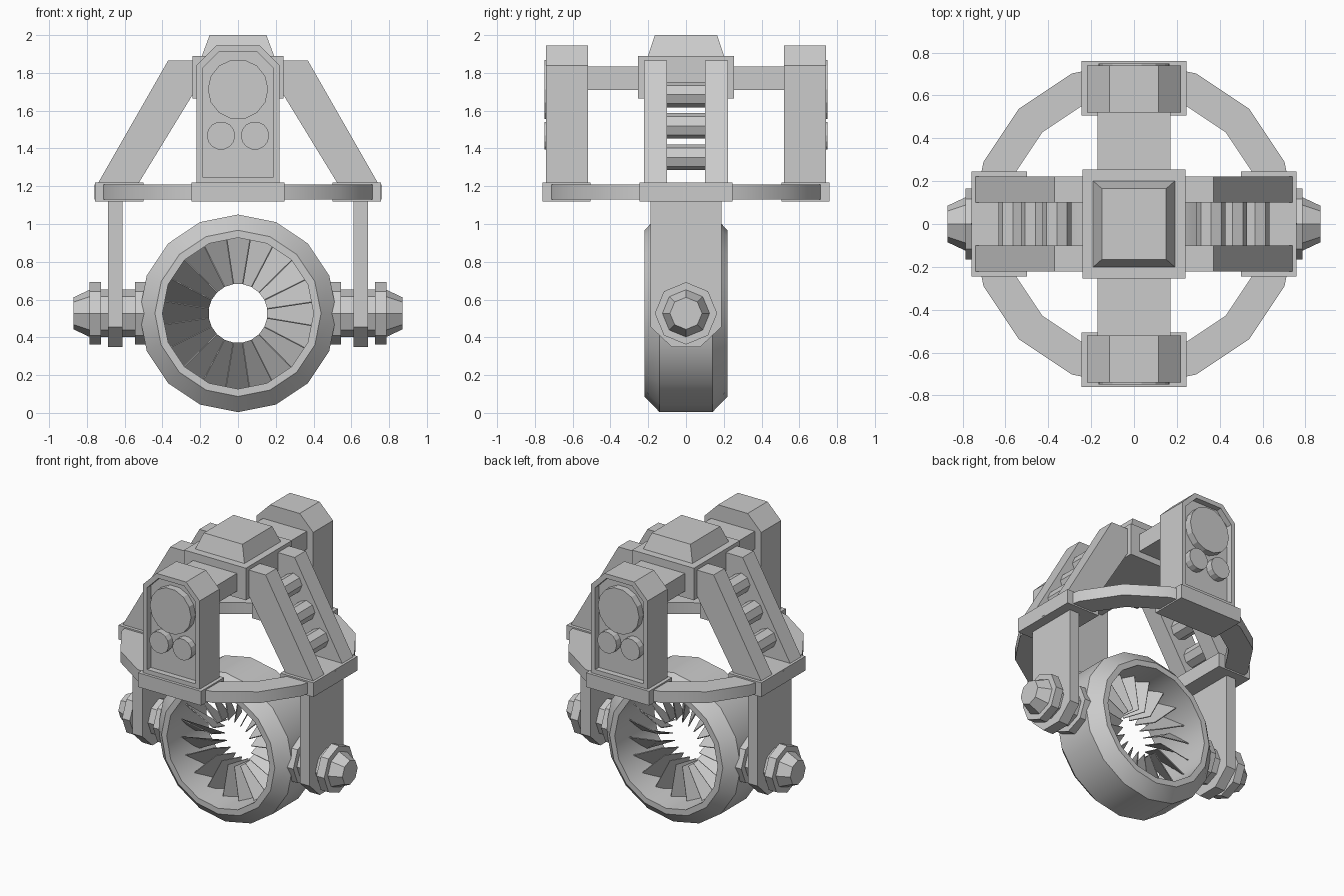
import bpy, bmesh
from math import cos, sin, pi, radians
from mathutils import Vector

if "Cube" in bpy.data.objects:
    bpy.data.objects.remove(bpy.data.objects["Cube"])

AXES = {'X': lambda u, v, h: (h, u, v),
        'Y': lambda u, v, h: (u, h, v),
        'Z': lambda u, v, h: (u, v, h)}


def loft(name, loops, axis='Z', closed=False, smooth=False):
    """Skin a list of (2D outline, height) loops along an axis."""
    bm = bmesh.new()
    rows = [[bm.verts.new(AXES[axis](u, v, h)) for u, v in pts] for pts, h in loops]
    n = len(rows[0])
    pairs = list(zip(rows, rows[1:]))
    if closed:
        pairs.append((rows[-1], rows[0]))
    else:
        bm.faces.new(rows[0])
        bm.faces.new(rows[-1])
    for a, b in pairs:
        for i in range(n):
            j = (i + 1) % n
            bm.faces.new((a[i], a[j], b[j], b[i]))
    bmesh.ops.recalc_face_normals(bm, faces=bm.faces[:])
    me = bpy.data.meshes.new(name)
    bm.to_mesh(me)
    bm.free()
    ob = bpy.data.objects.new(name, me)
    bpy.context.collection.objects.link(ob)
    if smooth:
        bpy.ops.object.select_all(action='DESELECT')
        ob.select_set(True)
        bpy.context.view_layer.objects.active = ob
        bpy.ops.object.shade_smooth_by_angle(angle=radians(30))
    return ob


def circle(r, n, cu=0, cv=0):
    return [(cu + r * cos(2 * pi * i / n), cv + r * sin(2 * pi * i / n)) for i in range(n)]


def rect(u0, u1, v0, v1):
    return [(u0, v0), (u1, v0), (u1, v1), (u0, v1)]


def prism(name, pts, h0, h1, axis='Z'):
    return loft(name, [(pts, h0), (pts, h1)], axis)


CZ = 0.527  # height of the fan axis

# fan shroud, a chamfered 16-sided ring
shroud = [(0.523, -0.14), (0.523, 0.14), (0.44, 0.22), (0.40, 0.22), (0.40, -0.22), (0.44, -0.22)]
loft("fan_shroud", [(circle(r, 16, 0, CZ), y) for r, y in shroud], 'Y', closed=True, smooth=True)

# twenty pitched fan blades
bm = bmesh.new()
for k in range(20):
    a = k * pi / 10
    quad = []
    for r, s in ((0.405, -1), (0.405, 1), (0.157, 1), (0.157, -1)):
        t = a + s * radians(9.5)
        quad.append(bm.verts.new((r * cos(t), s * 0.075, CZ + r * sin(t))))
    bm.faces.new(quad)
me = bpy.data.meshes.new("fan_blades")
bm.to_mesh(me)
bm.free()
blades = bpy.data.objects.new("fan_blades", me)
bpy.context.collection.objects.link(blades)
mod = blades.modifiers.new("thickness", 'SOLIDIFY')
mod.thickness, mod.offset = 0.006, 0

# round platform
platform = [(0.76, 1.13), (0.76, 1.21), (0.605, 1.21), (0.605, 1.13)]
loft("platform_ring", [(circle(r, 16), z) for r, z in platform], closed=True, smooth=True)

# central hub and its tapered cap
prism("hub", rect(-0.24, 0.24, -0.255, 0.255), 1.665, 1.89)
loft("hub_cap", [(rect(-0.195, 0.195, -0.205, 0.205), 1.88),
                 (rect(-0.15, 0.15, -0.165, 0.165), 2.0)])

for s, side in ((1, "right"), (-1, "left")):
    # pivot arm with octagonal end
    arm = [(-0.187, 1.14), (-0.187, 0.454), (-0.076, 0.35), (0.076, 0.35), (0.187, 0.454), (0.187, 1.14)]
    prism(side + "_pivot_arm", arm, s * 0.612, s * 0.688, 'X')
    # pivot bolt with two collars and a coned end
    bolt = [(0.165, 0.49), (0.165, 0.545), (0.125, 0.545), (0.125, 0.725), (0.165, 0.725),
            (0.165, 0.785), (0.125, 0.785), (0.085, 0.87)]
    loft(side + "_pivot_bolt", [(circle(r, 8, 0, CZ), s * x) for r, x in bolt], 'X')
    # pad under the legs
    prism(side + "_pad", rect(-0.245, 0.245, 1.12, 1.22), s * 0.50, s * 0.757, 'X')
    # pair of sloping legs
    leg = [(0.745, 1.21), (0.37, 1.865), (0.20, 1.865), (0.20, 1.75), (0.53, 1.21)]
    for t, end in ((-1, "front"), (1, "back")):
        prism(f"{side}_{end}_leg", [(s * x, z) for x, z in leg], t * 0.10, t * 0.222, 'Y')
    # rungs between the legs
    for i, (x, z) in enumerate(((0.36, 1.685), (0.46, 1.52), (0.565, 1.353))):
        prism(f"{side}_rung_{i + 1}", circle(0.068, 8, s * x, z), -0.11, 0.11, 'Y')

for s, end in ((-1, "front"), (1, "back")):
    # pad and cross beam
    prism(end + "_pad", rect(-0.245, 0.245, 1.12, 1.22), s * 0.505, s * 0.76, 'Y')
    prism(end + "_beam", rect(-0.17, 0.17, 1.71, 1.835), s * 0.24, s * 0.53, 'Y')
    # lamp housing with recessed face
    outer = [(-0.22, 1.21), (0.22, 1.21), (0.22, 1.84), (0.115, 1.945), (-0.115, 1.945), (-0.22, 1.84)]
    inner = [(-0.187, 1.25), (0.187, 1.25), (0.187, 1.825), (0.10, 1.913), (-0.10, 1.913), (-0.187, 1.825)]
    loft(end + "_housing", [(outer, s * 0.52), (outer, s * 0.74), (inner, s * 0.74), (inner, s * 0.70)], 'Y')
    # one large and two small lamps
    prism(end + "_large_lamp", circle(0.16, 14, 0, 1.713), s * 0.69, s * 0.749, 'Y')
    for x, side in ((-0.09, "left"), (0.09, "right")):
        prism(f"{end}_{side}_small_lamp", circle(0.075, 14, x, 1.468), s * 0.69, s * 0.749, 'Y')
